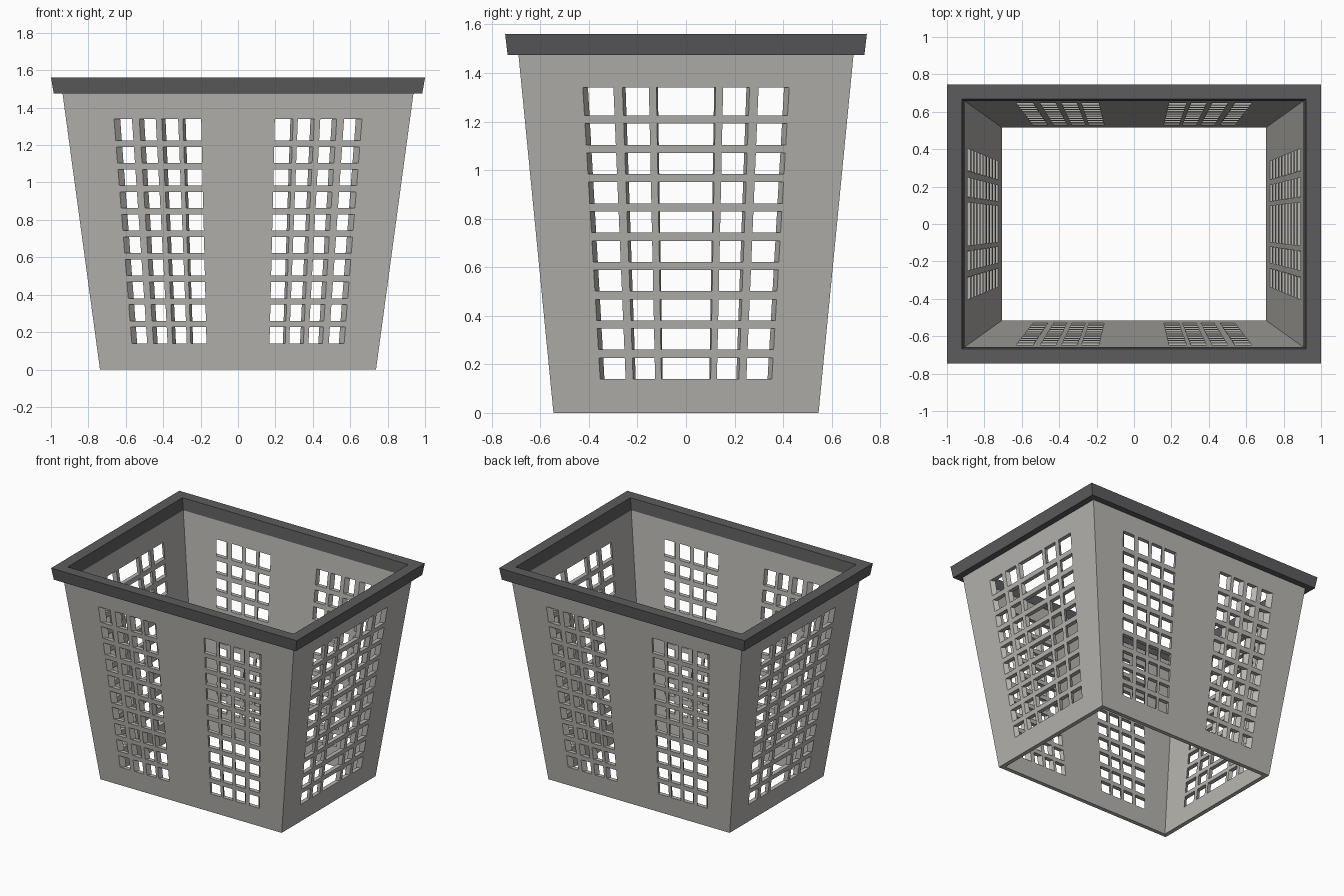
import bpy, bmesh
from mathutils import Matrix

cube = bpy.data.objects.get("Cube")
if cube:
    bpy.data.objects.remove(cube, do_unlink=True)


def material(name, rgb):
    m = bpy.data.materials.new(name)
    m.use_nodes = True
    m.diffuse_color = (*rgb, 1)
    m.node_tree.nodes["Principled BSDF"].inputs["Base Color"].default_value = (*rgb, 1)
    return m


def add_object(name, bm, mat):
    bmesh.ops.remove_doubles(bm, verts=bm.verts[:], dist=1e-5)
    bmesh.ops.recalc_face_normals(bm, faces=bm.faces[:])
    me = bpy.data.meshes.new(name)
    bm.to_mesh(me)
    bm.free()
    me.materials.append(mat)
    ob = bpy.data.objects.new(name, me)
    bpy.context.collection.objects.link(ob)
    return ob


grey = material("warm light grey", (0.47, 0.46, 0.43))
dark = material("charcoal", (0.107, 0.107, 0.112))

WALL_TOP, HOLE_TOP = 1.475, 1.34
# half sizes (x, y) at the floor and at the wall top, for outer and inner skins
OUTER = ((0.738, 0.546), (0.938, 0.69))
INNER = ((0.707, 0.516), (0.908, 0.66))
HOLE_TAPER = 0.95      # holes narrow slightly towards the inside


def half(skin, axis, z):
    low, high = skin[0][axis], skin[1][axis]
    return low + (high - low) * z / WALL_TOP


# Row heights: ten rows, the top one slightly taller
rows = [0.0]
for i in range(10):
    bottom = 0.14 + 0.1205 * i
    rows += [bottom, HOLE_TOP if i == 9 else bottom + 0.087]
rows.append(WALL_TOP)


def wall(name, axis, columns, lean, flip):
    """Perforated panel. columns: hole spans at the hole top; axis: along x (0) or y (1)."""
    lines = [None] + [c for span in columns for c in span] + [None]
    bm = bmesh.new()

    def grid(skin, scale):
        verts = []
        for z in rows:
            w, d = half(skin, axis, z), half(skin, 1 - axis, z)
            taper = scale * (1 + (z - HOLE_TOP) * lean)
            us = [-w] + [c * taper for c in lines[1:-1]] + [w]
            verts.append([bm.verts.new((u, -d, z)) for u in us])
        return verts

    out, inn = grid(OUTER, 1.0), grid(INNER, HOLE_TAPER)
    nr, nc = len(rows) - 1, len(lines) - 1
    for r in range(nr):
        for c in range(nc):
            corners = [(r, c), (r, c + 1), (r + 1, c + 1), (r + 1, c)]
            if r % 2 and c % 2:
                # opening: four reveal faces through the wall thickness
                for (a, b), (e, f) in zip(corners, corners[1:] + corners[:1]):
                    bm.faces.new((out[a][b], out[e][f], inn[e][f], inn[a][b]))
            else:
                bm.faces.new([out[a][b] for a, b in corners])
                bm.faces.new([inn[a][b] for a, b in reversed(corners)])
    # bottom and top edges
    for c in range(nc):
        for r in (0, nr):
            bm.faces.new((out[r][c], inn[r][c], inn[r][c + 1], out[r][c + 1]))
    # mitred ends keep each panel closed
    for r in range(nr):
        for c in (0, nc):
            bm.faces.new((out[r][c], out[r + 1][c], inn[r + 1][c], inn[r][c]))
    angle = 1.5707963 * axis + 3.14159265 * flip
    bmesh.ops.rotate(bm, verts=bm.verts[:], cent=(0, 0, 0),
                     matrix=Matrix.Rotation(angle, 3, 'Z'))
    add_object(name, bm, grey)


# Long walls: two groups of four columns; short walls: five columns, wide centre
right_group = [(0.197, 0.295), (0.32, 0.408), (0.44, 0.528), (0.567, 0.663)]
long_cols = [(-b, -a) for a, b in reversed(right_group)] + right_group
side_group = [(0.153, 0.262), (0.299, 0.425)]
short_cols = [(-b, -a) for a, b in reversed(side_group)] + [(-0.122, 0.122)] + side_group

wall("front_wall", 0, long_cols, 0.12, 0)
wall("back_wall", 0, long_cols, 0.12, 1)
wall("left_wall", 1, short_cols, 0.14, 0)
wall("right_wall", 1, short_cols, 0.14, 1)

# Rim: a closed rectangular ring swept from a four-point section (half x, half y, z)
section = [(0.985, 0.735, 1.475), (1.0, 0.745, 1.56), (0.92, 0.667, 1.56), (0.906, 0.658, 1.475)]
bm = bmesh.new()
loops = [[bm.verts.new((sx * x, sy * y, z)) for sx, sy in ((-1, -1), (1, -1), (1, 1), (-1, 1))]
         for x, y, z in section]
for i in range(4):
    a, b = loops[i], loops[(i + 1) % 4]
    for k in range(4):
        n = (k + 1) % 4
        bm.faces.new((a[k], a[n], b[n], b[k]))
add_object("rim", bm, dark)
